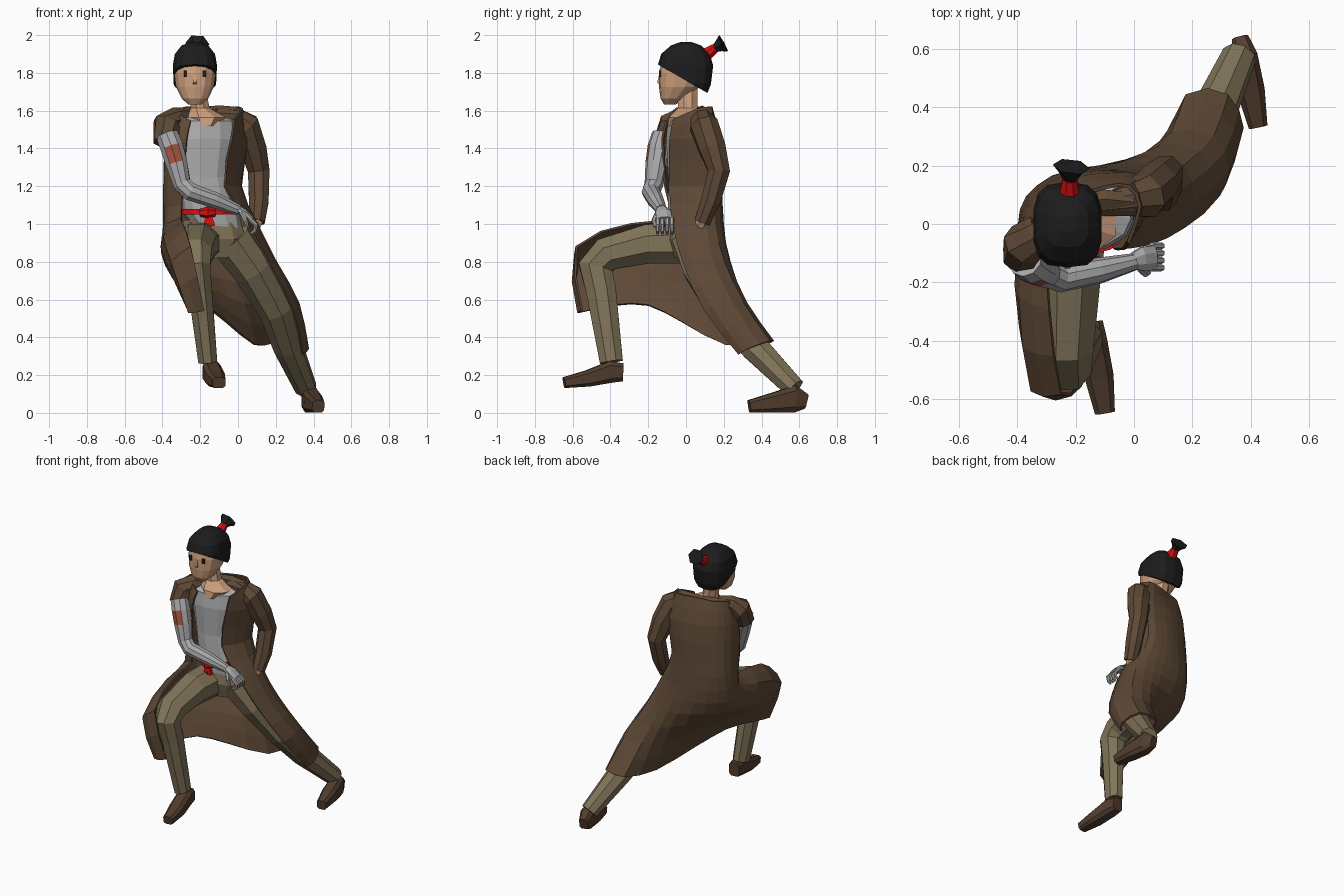
import bpy, bmesh, math
from mathutils import Vector

def material(name, r, g, b):
    m = bpy.data.materials.new(name)
    m.diffuse_color = (r, g, b, 1)
    return m

BROWN = material("coat brown", 0.112, 0.066, 0.037)
TAN = material("trouser tan", 0.22, 0.175, 0.10)
SHOE = material("shoe brown", 0.082, 0.046, 0.027)
SHIRT = material("shirt grey", 0.43, 0.43, 0.43)
METAL = material("arm grey", 0.40, 0.40, 0.41)
SKIN = material("skin", 0.60, 0.34, 0.20)
HAIR = material("hair black", 0.012, 0.012, 0.013)
RED = material("red cloth", 0.70, 0.004, 0.006)
PATCH = material("patch rust", 0.38, 0.085, 0.045)
EYE = material("eye dark", 0.03, 0.015, 0.01)

def finish(name, bm, *mats):
    bmesh.ops.recalc_face_normals(bm, faces=bm.faces)
    me = bpy.data.meshes.new(name)
    bm.to_mesh(me)
    bm.free()
    for m in mats:
        me.materials.append(m)
    ob = bpy.data.objects.new(name, me)
    bpy.context.collection.objects.link(ob)
    return ob

def tube_bm(pts, sides=8, ref=(1, 0, 0), power=2, axis=None, yaw=0):
    """Capped loft through (x, y, z, ru[, rv]); fixed axis keeps rings parallel."""
    bm = bmesh.new()
    P = [Vector(p[:3]) for p in pts]
    rings = []
    for i, p in enumerate(pts):
        if axis:
            t = Vector(axis)
        else:
            a = (P[i] - P[i - 1]).normalized() if i else Vector()
            b = (P[i + 1] - P[i]).normalized() if i < len(P) - 1 else Vector()
            t = (a + b).normalized()
        u = t.cross(Vector(ref)).normalized()
        v = t.cross(u)
        ru, rv = p[3], p[-1]
        ring = []
        for k in range(sides):
            an = 2 * math.pi * (k + 0.5) / sides
            c, s = math.cos(an), math.sin(an)
            c = math.copysign(abs(c) ** (2 / power), c) * ru
            s = math.copysign(abs(s) ** (2 / power), s) * rv
            c, s = (c * math.cos(yaw) - s * math.sin(yaw),
                    c * math.sin(yaw) + s * math.cos(yaw))
            ring.append(bm.verts.new(P[i] + u * c + v * s))
        rings.append(ring)
    for A, B in zip(rings, rings[1:]):
        for k in range(sides):
            j = (k + 1) % sides
            bm.faces.new((A[k], A[j], B[j], B[k]))
    bm.faces.new(rings[0])
    bm.faces.new(rings[-1])
    return bm

def tube(name, mat, pts, **kw):
    return finish(name, tube_bm(pts, **kw), mat)

Y, Z = (0, 1, 0), (0, 0, 1)
FLAT = dict(ref=Y, axis=Z)

def spline(row, n=2):
    """Catmull-Rom refinement of a list of vectors."""
    out = []
    for i in range(len(row) - 1):
        p1, p2 = row[i], row[i + 1]
        p0 = row[i - 1] if i else 2 * p1 - p2
        p3 = row[i + 2] if i + 2 < len(row) else 2 * p2 - p1
        for s in range(n):
            t = s / n
            out.append(0.5 * (2 * p1 + (p2 - p0) * t + (2 * p0 - 5 * p1 + 4 * p2 - p3) * t * t
                              + (3 * p1 - p0 - 3 * p2 + p3) * t ** 3))
    return out + [row[-1]]

# Coat: open sheet from right front edge, round the back, to left front edge
bodice = [
    [(-.25, -.10, 1.545), (-.31, -.07, 1.58), (-.345, 0, 1.6), (-.32, .05, 1.61), (-.27, .085, 1.61),
     (-.19, .10, 1.615), (-.10, .125, 1.62), (-.02, .13, 1.62), (.02, .06, 1.61), (-.02, -.065, 1.555)],
    [(-.27, -.125, 1.45), (-.35, -.09, 1.45), (-.38, -.02, 1.45), (-.35, .07, 1.45), (-.28, .13, 1.45),
     (-.17, .16, 1.45), (-.07, .17, 1.45), (.03, .16, 1.45), (.05, .06, 1.45), (-.035, -.085, 1.45)],
    [(-.29, -.11, 1.2), (-.37, -.07, 1.2), (-.39, 0, 1.2), (-.36, .09, 1.2), (-.28, .15, 1.2),
     (-.17, .18, 1.2), (-.08, .18, 1.2), (0, .15, 1.2), (.01, .04, 1.2), (-.07, -.085, 1.2)]]
skirt = [
    [(-.30, -.09, 1.03), (-.37, -.06, 1.0), (-.39, 0, 1.0), (-.37, .08, 1.0), (-.28, .16, 1.0),
     (-.15, .19, 1.0), (-.02, .19, 1.0), (.08, .15, 1.0), (.10, .05, 1.0), (.05, -.07, 1.0)],
    [(-.29, -.29, 1.0), (-.39, -.25, .93), (-.40, -.15, .84), (-.36, .02, .83), (-.24, .14, .82),
     (-.07, .20, .8), (.05, .23, .8), (.17, .20, .8), (.20, .08, .8), (.17, -.01, .78)],
    [(-.25, -.58, .88), (-.35, -.57, .80), (-.345, -.37, .72), (-.28, -.15, .71), (-.14, .04, .65),
     (.03, .20, .58), (.13, .31, .58), (.27, .30, .58), (.32, .18, .58), (.29, .10, .54)],
    [(-.18, -.55, .54), (-.26, -.565, .53), (-.25, -.38, .57), (-.18, -.2, .57), (-.06, -.02, .48),
     (.09, .21, .36), (.18, .44, .37), (.32, .44, .38), (.37, .33, .34), (.34, .28, .31)]]
rows = [spline([Vector(p) for p in r]) for r in bodice + skirt]
cols = [spline(list(c)) for c in zip(*rows)]
bm = bmesh.new()
grid = [[bm.verts.new(p) for p in c] for c in cols]
for A, B in zip(grid, grid[1:]):
    for i in range(len(A) - 1):
        bm.faces.new((A[i], A[i + 1], B[i + 1], B[i]))
coat = finish("coat", bm, BROWN)
sol = coat.modifiers.new("thickness", "SOLIDIFY")
sol.thickness, sol.offset = 0.012, 0

# Sleeves and the shoulder yoke that closes the coat behind the neck
tube("long_sleeve", BROWN, [(-.12, .06, 1.575, .035), (-.02, .08, 1.565, .058), (.04, .095, 1.52, .08),
     (.08, .14, 1.4, .076), (.11, .175, 1.28, .062), (.11, .13, 1.12, .056), (.10, .085, 1.01, .045)], ref=Y)
tube("short_sleeve", BROWN, [(-.26, .02, 1.58, .04), (-.33, -.03, 1.56, .062), (-.375, -.07, 1.525, .078),
     (-.385, -.11, 1.43, .068)], ref=Y)
tube("coat_yoke", BROWN, [(-.34, -.01, 1.575, .03), (-.27, .05, 1.585, .038), (-.19, .075, 1.585, .035),
     (-.10, .085, 1.59, .038), (.0, .075, 1.585, .035)], ref=Z, sides=6)

# Shirt, belt and knot
tube("shirt", SHIRT, [(-.09, .02, .94, .11, .09), (-.14, .02, 1.05, .15, .11), (-.18, .03, 1.25, .14, .12),
     (-.17, .02, 1.45, .17, .12), (-.17, .02, 1.545, .16, .11), (-.18, .03, 1.565, .12, .085)],
     sides=12, power=2.4, yaw=math.radians(12), **FLAT)
tube("belt", RED, [(-.155, .02, 1.05, .15, .125), (-.155, .02, 1.08, .15, .125)],
     sides=12, power=2.4, yaw=math.radians(12), **FLAT)
tube("belt_knot", RED, [(-.20, -.11, 1.06, .02), (-.16, -.12, 1.06, .032), (-.12, -.11, 1.06, .02)], sides=6, ref=Z)
for i, x in enumerate((-.175, -.135)):
    tube(f"belt_end_{i}", RED, [(-.155, -.115, 1.06, .015), (x, -.12, .97 + i * .02, .02, .012)], sides=4, ref=Y)

# Trousers
tube("trouser_seat", TAN, [(-.11, .03, .82, .09, .09), (-.12, .03, .92, .17, .12), (-.14, .03, 1.02, .16, .11)],
     sides=10, **FLAT)
tube("front_leg", TAN, [(-.20, .03, .90, .12), (-.22, -.2, .895, .112), (-.23, -.42, .84, .098),
     (-.22, -.48, .77, .098, .08), (-.20, -.45, .65, .086, .068), (-.16, -.395, .27, .066, .054)])
tube("back_leg", TAN, [(-.04, .04, .92, .12), (.08, .09, .76, .11), (.2, .2, .55, .095),
     (.265, .36, .35, .08), (.36, .575, .13, .06)])

# Shoes
tube("front_shoe", SHOE, [(-.145, -.335, .215, .04, .05), (-.14, -.40, .217, .05, .06),
     (-.12, -.52, .182, .052, .045), (-.10, -.645, .16, .036, .03)], ref=Z, power=3.5)
tube("back_shoe", SHOE, [(.365, .635, .06, .03, .04), (.38, .575, .075, .046, .075),
     (.40, .46, .054, .05, .054), (.425, .335, .035, .034, .034)], ref=Z, power=3.5)

# Bare arm with a coloured patch on its front
bm = tube_bm([(-.375, -.12, 1.47, .062), (-.35, -.14, 1.405, .064), (-.325, -.155, 1.32, .06),
              (-.295, -.17, 1.21, .05), (-.25, -.185, 1.17, .05), (-.12, -.16, 1.125, .045),
              (0, -.13, 1.075, .03)], ref=Y, sides=10)
bm.normal_update()
for f in bm.faces:
    c = f.calc_center_median()
    if 1.32 < c.z < 1.41 and c.y < -.185:
        f.material_index = 1
finish("bare_arm", bm, METAL, PATCH)

# Hands
tube("bare_hand", METAL, [(-.01, -.13, 1.08, .025, .028), (.03, -.12, 1.06, .022, .045),
     (.07, -.115, 1.025, .018, .045)], ref=Y)
for i in range(4):
    y = -.15 + i * .025
    tube(f"finger_{i}", METAL, [(.06, y, 1.03, .013), (.095, y, .995, .012), (.09, y, .965, .010),
         (.07, y, .95, .008)], sides=6, ref=Y)
tube("thumb", METAL, [(.02, -.15, 1.06, .014), (.04, -.17, 1.02, .013), (.05, -.165, .985, .009)], sides=6, ref=Y)
tube("covered_hand", SKIN, [(.10, .085, 1.02, .035), (.085, .075, .99, .038, .028), (.06, .06, .965, .022)],
     sides=7, ref=Y)

# Neck and head
HX = -.228
tube("neck", SKIN, [(-.17, -.015, 1.52, .07, .09), (-.165, -.005, 1.565, .11, .092), (-.185, .0, 1.59, .08, .07),
     (-.20, .01, 1.615, .053, .056), (-.22, .01, 1.72, .052, .056)], **FLAT)
tube("head", SKIN, [(HX, -.085, 1.632, .035, .03), (HX, -.07, 1.665, .072, .065), (HX, -.035, 1.725, .102, .108),
     (HX, -.013, 1.8, .113, .13), (HX, -.005, 1.88, .105, .12)], sides=14, power=2.4, **FLAT)
tube("nose", SKIN, [(HX, -.137, 1.79, .008), (HX, -.143, 1.75, .014), (HX, -.128, 1.735, .012)], sides=4, **FLAT)
for i, s in enumerate((-1, 1)):
    bm = bmesh.new()
    bmesh.ops.create_cube(bm, size=1)
    for v in bm.verts:
        v.co = Vector((HX + s * .05 + v.co.x * .018, -.138 + v.co.y * .009, 1.795 + v.co.z * .034))
    finish(f"eye_{i}", bm, EYE)

# Hair cap, sliced along the sloping hairline
bm = tube_bm([(HX, .0, 1.66, .085, .10), (HX, .0, 1.74, .114, .132), (HX, -.003, 1.84, .119, .147),
              (HX, -.003, 1.90, .108, .128), (HX, 0, 1.945, .072, .08), (HX, 0, 1.963, .025, .03)],
             sides=14, power=3, **FLAT)
cut = bmesh.ops.bisect_plane(bm, geom=bm.verts[:] + bm.edges[:] + bm.faces[:], plane_co=(HX, -.15, 1.845),
                             plane_no=(0, .50, .87), clear_inner=True)
bmesh.ops.contextual_create(bm, geom=[e for e in cut["geom_cut"] if isinstance(e, bmesh.types.BMEdge)])
finish("hair", bm, HAIR)
tube("hair_tie", RED, [(-.222, .09, 1.885, .042), (-.22, .155, 1.932, .026)], sides=8, ref=(1, 0, 0))
tube("ponytail", HAIR, [(-.22, .145, 1.925, .02), (-.218, .175, 1.943, .036, .04), (-.215, .197, 1.955, .054, .064)],
     sides=6, ref=(1, 0, 0))
